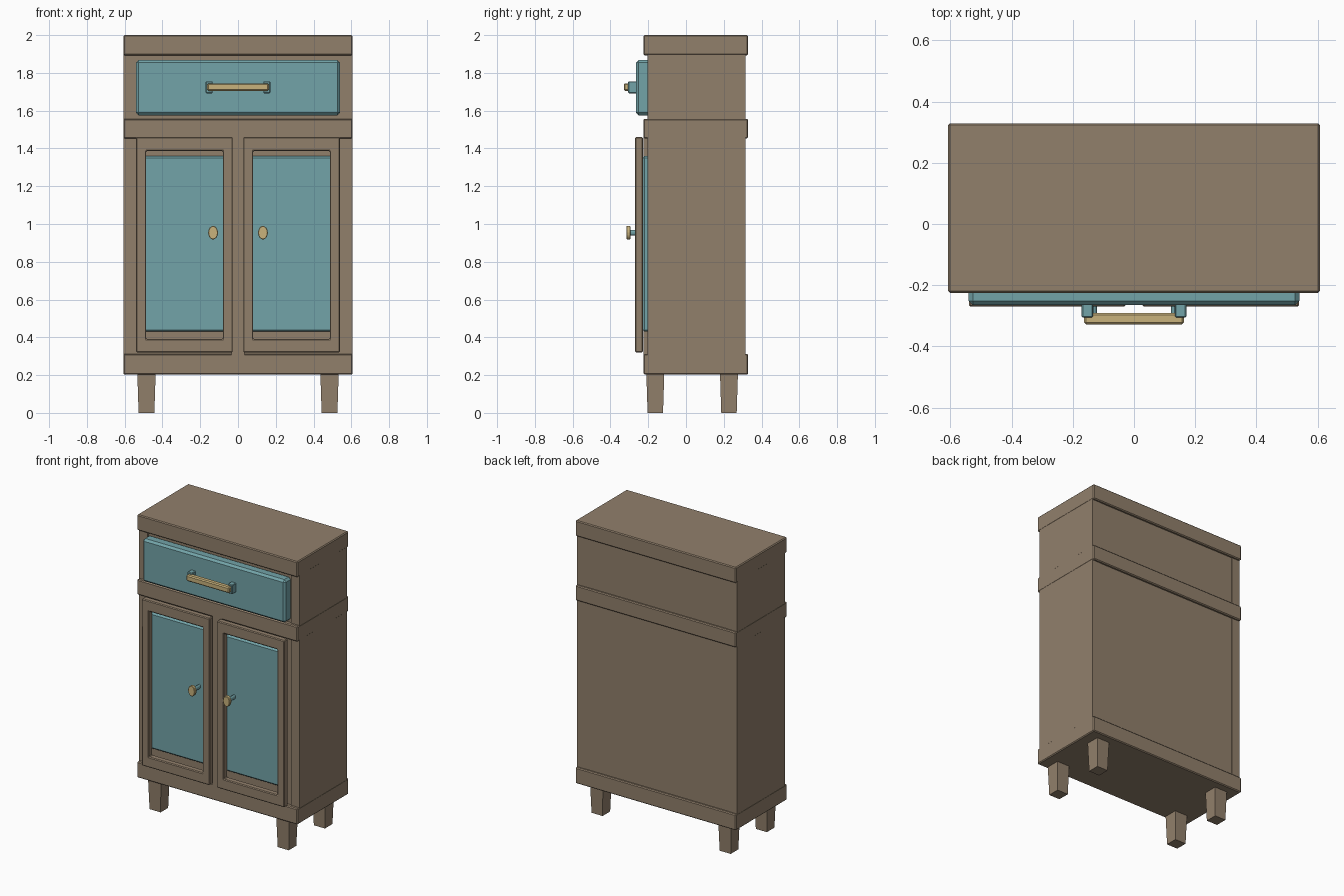
import bpy, bmesh, math

if "Cube" in bpy.data.objects:
    bpy.data.objects.remove(bpy.data.objects["Cube"])


def mat(name, rgb):
    m = bpy.data.materials.new(name)
    m.diffuse_color = (*rgb, 1)
    m.use_nodes = True
    m.node_tree.nodes["Principled BSDF"].inputs["Base Color"].default_value = m.diffuse_color
    return m


BROWN = mat("brown wood", (0.285, 0.215, 0.148))
TEAL = mat("teal paint", (0.170, 0.370, 0.395))
GOLD = mat("pale brass", (0.580, 0.445, 0.200))


def finish(name, bm, material, bevel=0.0):
    bmesh.ops.recalc_face_normals(bm, faces=bm.faces)
    me = bpy.data.meshes.new(name)
    bm.to_mesh(me)
    bm.free()
    me.materials.append(material)
    ob = bpy.data.objects.new(name, me)
    bpy.context.collection.objects.link(ob)
    if bevel:
        b = ob.modifiers.new("bevel", "BEVEL")
        b.width = bevel
        b.segments = 1
        b.limit_method = 'ANGLE'
    return ob


def box(name, x, y, z, material, bevel=0.0, taper=1.0):
    """Box from ranges; taper scales the bottom face."""
    bm = bmesh.new()
    bmesh.ops.create_cube(bm, size=1)
    for v in bm.verts:
        s = taper if v.co.z < 0 else 1
        v.co = [(r[0] + r[1]) / 2 + c * (r[1] - r[0]) * k
                for r, c, k in zip((x, y, z), v.co, (s, s, 1))]
    return finish(name, bm, material, bevel)


def frame(name, x, z, xi, zi, y, material, bevel):
    """Rectangular ring in the xz plane with thickness along y."""
    bm = bmesh.new()
    rings = []
    for yy in y:
        for (a, b), (c, d) in ((x, z), (xi, zi)):
            rings.append([bm.verts.new((px, yy, pz))
                          for px, pz in ((a, c), (b, c), (b, d), (a, d))])
    of, inf, ob, inb = rings
    for p, q in ((of, inf), (ob, inb), (of, ob), (inf, inb)):
        for i in range(4):
            j = (i + 1) % 4
            bm.faces.new((p[i], p[j], q[j], q[i]))
    return finish(name, bm, material, bevel)


def disc(name, x, z, rx, rz, y, material, sides=16, bevel=0.0):
    """Oval cylinder along y."""
    bm = bmesh.new()
    bmesh.ops.create_cone(bm, cap_ends=True, segments=sides, radius1=1, radius2=1, depth=1)
    for v in bm.verts:
        a, b, c = v.co
        v.co = (x + a * rx, (y[0] + y[1]) / 2 + c * (y[1] - y[0]), z + b * rz)
    return finish(name, bm, material, bevel)


# Carcass: three full-width bands, side panels and inner core
W = 0.607
for name, z in (("base_band", (0.203, 0.312)), ("middle_band", (1.453, 1.557)),
                ("top_band", (1.893, 2.0))):
    box(name, (-W, W), (-0.225, 0.329), z, BROWN, 0.006)
box("core", (-0.541, 0.541), (-0.196, 0.312), (0.25, 1.95), BROWN)
box("center_stile", (-0.035, 0.035), (-0.225, -0.19), (0.30, 1.46), BROWN)

# Drawer
box("drawer_front", (-0.54, 0.54), (-0.265, -0.19), (1.575, 1.868), TEAL, 0.014)
box("drawer_handle_bar", (-0.163, 0.163), (-0.329, -0.291), (1.704, 1.745), GOLD, 0.007)

for s, side in ((-1, "left"), (1, "right")):
    def mx(a, b):
        return tuple(sorted((s * a, s * b)))

    box(side + "_side_panel", mx(0.541, W - 0.001), (-0.203, 0.314), (0.25, 1.95), BROWN)
    box(side + "_handle_bracket", mx(0.134, 0.171), (-0.306, -0.255), (1.692, 1.755), TEAL, 0.004)

    # Door: frame, recessed panel and knob
    frame(side + "_door_frame", mx(0.028, 0.539), (0.32, 1.46), mx(0.08, 0.486),
          (0.392, 1.386), (-0.27, -0.228), BROWN, 0.005)
    box(side + "_door_panel", mx(0.06, 0.505), (-0.23, -0.19), (0.43, 1.36), TEAL, 0.01)
    disc(side + "_knob_stem", s * 0.132, 0.954, 0.011, 0.015, (-0.298, -0.225), TEAL, 12)
    disc(side + "_knob", s * 0.132, 0.954, 0.026, 0.036, (-0.316, -0.294), GOLD, 16, 0.003)

    # Tapered legs
    for y, end in (((-0.21, -0.115), "front"), ((0.18, 0.275), "back")):
        box(f"{end}_{side}_leg", mx(0.436, 0.533), y, (0, 0.21), BROWN, 0, 0.86)
